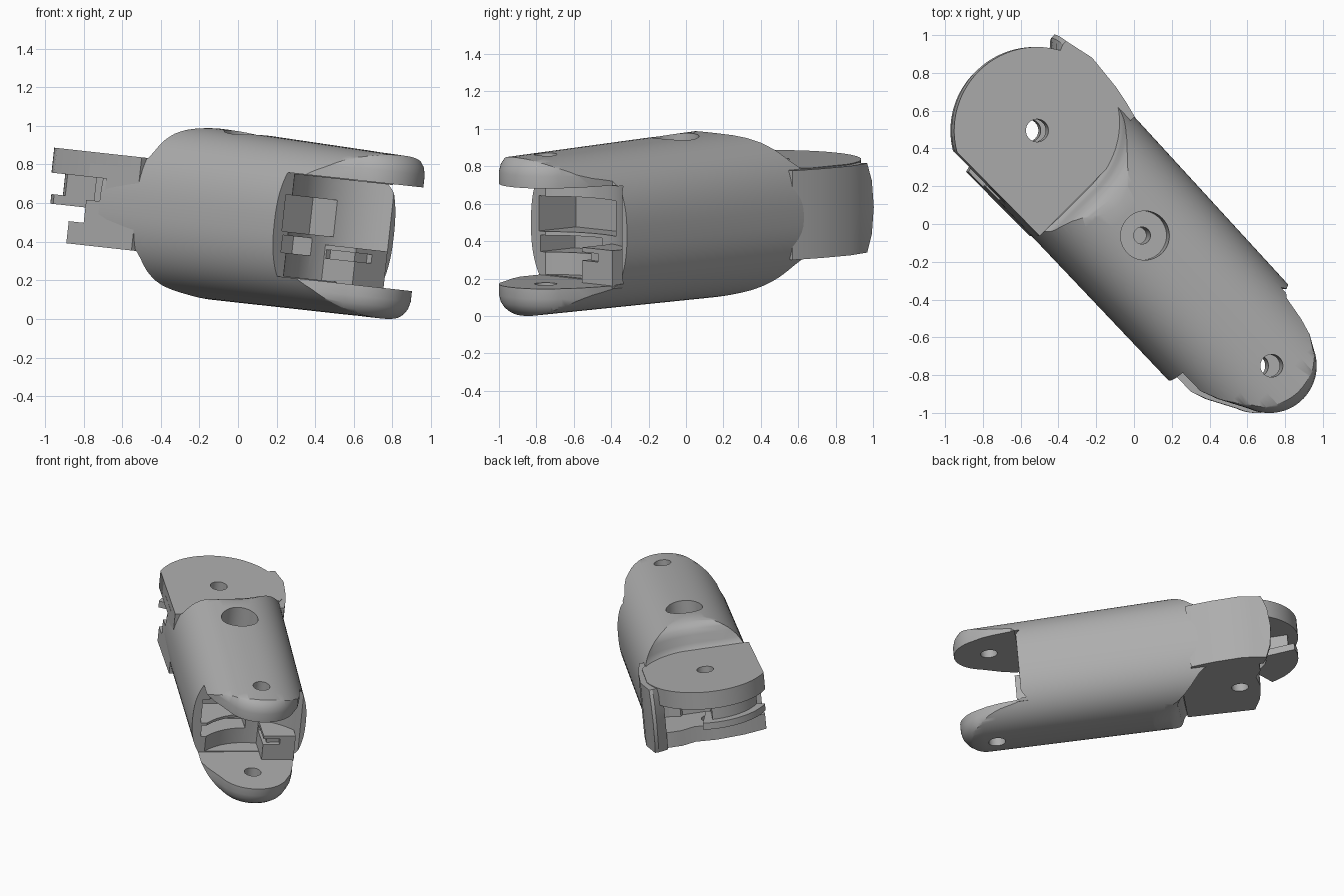
import bpy, bmesh, math
from mathutils import Matrix

if "Cube" in bpy.data.objects:
    bpy.data.objects.remove(bpy.data.objects["Cube"])

# Working frame: x runs to the tip, y across, z through the two pins
PLACE = (Matrix.Translation((0, 0, 0.52)) @ Matrix.Rotation(0.11, 4, 'Y')
         @ Matrix.Rotation(math.radians(-45), 4, 'Z'))
HINGE = (-0.735, -0.035)
TIP = (1.016, -0.045)

grey = bpy.data.materials.new("grey_plastic")
grey.use_nodes = True
colour = (0.42, 0.42, 0.42, 1)
grey.diffuse_color = colour
grey.node_tree.nodes["Principled BSDF"].inputs["Base Color"].default_value = colour


def loft(name, rings):
    """Skin a row of equal rings and cap both ends."""
    bm = bmesh.new()
    rows = [[bm.verts.new(p) for p in ring] for ring in rings]
    n = len(rows[0])
    for lower, upper in zip(rows, rows[1:]):
        for i in range(n):
            j = (i + 1) % n
            bm.faces.new((lower[i], lower[j], upper[j], upper[i]))
    bm.faces.new(rows[0])
    bm.faces.new(rows[-1])
    bmesh.ops.recalc_face_normals(bm, faces=bm.faces)
    mesh = bpy.data.meshes.new(name)
    bm.to_mesh(mesh)
    bm.free()
    mesh.materials.append(grey)
    ob = bpy.data.objects.new(name, mesh)
    bpy.context.collection.objects.link(ob)
    return ob


def plate(name, outline, z0, z1):
    return loft(name, [[(x, y, z) for x, y in outline] for z in (z0, z1)])


def box(name, x0, x1, y0, y1, z0, z1):
    return plate(name, [(x0, y0), (x1, y0), (x1, y1), (x0, y1)], z0, z1)


def arc(centre, r, start, end, n=32):
    angles = [math.radians(start + (end - start) * i / n) for i in range(n + 1)]
    return [(centre[0] + r * math.cos(t), centre[1] + r * math.sin(t)) for t in angles]


def rod(centre, r, z0, z1):
    return plate("cutter", arc(centre, r, 0, 352.5, 47), z0, z1)


def carve(ob, cutter, operation='DIFFERENCE'):
    """Apply one boolean and drop the cutter."""
    mod = ob.modifiers.new("carve", 'BOOLEAN')
    mod.operation, mod.solver, mod.object = operation, 'EXACT', cutter
    bpy.context.view_layer.update()
    graph = bpy.context.evaluated_depsgraph_get()
    mesh = bpy.data.meshes.new_from_object(ob.evaluated_get(graph))
    ob.modifiers.clear()
    ob.data = mesh
    bpy.data.objects.remove(cutter)


# Main shell: soft oval section, slightly tapered
def section(x, steps=96):
    k = (x + 0.45) / 1.2
    mid, half, power = -0.012 - 0.038 * k, 0.413 - 0.01 * k, 2 / 2.4
    ring = []
    for i in range(steps):
        c, s = math.cos(math.tau * i / steps), math.sin(math.tau * i / steps)
        height = 0.448 - 0.025 * x if s > 0 else 0.433
        ring.append((x, mid + half * math.copysign(abs(c) ** power, c),
                     height * math.copysign(abs(s) ** power, s)))
    return ring


body = loft("main_shell", [section(-0.6 + 0.1 * i) for i in range(20)])


# Rounded fork tip
def tip_outline(inset):
    return (arc(TIP, 0.25 - inset, -70, 65)
            + [(1.05, 0.222 - inset), (0.96, 0.25 - inset), (0.83, 0.275 - inset),
               (0.80, 0.31), (0.78, 0.6), (-1, 0.6), (-1, -0.6),
               (0.74, -0.6), (0.79, -0.42 + inset), (0.95, -0.36 + inset)])


insets = [(0.33, 0), (0.37, 0.01), (0.40, 0.03), (0.42, 0.055), (0.45, 0.11), (0.5, 0.12)]
levels = [(-z, i) for z, i in reversed(insets)] + insets
carve(body, loft("cutter", [[(x, y, z) for x, y in tip_outline(i)] for z, i in levels]),
      'INTERSECT')

# Gap between the fork prongs, hollowed around the pin
carve(body, plate("cutter", [(0.72, -0.8), (1.6, -0.8), (1.6, 0.8), (0.81, 0.8),
                             (0.81, 0.1), (0.72, 0.1)], -0.275, 0.265))
carve(body, rod(TIP, 0.42, -0.27, 0.26))


# Curved shoulders above and below the hinge
def shoulder_outline(r):
    points = []
    for i in range(96):
        c, s = math.cos(math.tau * i / 96), math.sin(math.tau * i / 96)
        if c < 0:
            c *= 2
        elif s < 0:
            c, s = c ** 0.35, -((-s) ** 0.35)
        points.append((HINGE[0] + r * c, HINGE[1] + r * s * (1.25 if s < 0 else 1.1)))
    return points


shoulder = [(0.25, 0.41), (0.27, 0.425), (0.30, 0.435), (0.36, 0.445), (0.40, 0.46),
            (0.425, 0.485), (0.44, 0.52), (0.452, 0.57), (0.50, 0.76)]
for side, lift in ((1, 0), (-1, 0.035)):
    carve(body, loft("cutter", [[(x, y, side * (z - lift)) for x, y in shoulder_outline(r)]
                                for z, r in shoulder]))

# Pin hole, screw recess and pockets in the end wall
carve(body, rod(TIP, 0.06, -0.6, 0.6))
screw = (0.05, -0.036)
carve(body, rod(screw, 0.13, 0.30, 0.6))
carve(body, rod(screw, 0.045, 0.1, 0.6))
carve(body, box("cutter", 0.44, 0.8, -0.39, 0.09, -0.04, 0.15))
carve(body, box("cutter", 0.46, 0.8, -0.38, -0.04, -0.15, -0.06))

# Stop block with a slot round its corner, inside the fork
block = box("stop_block", 0.56, 0.835, 0.05, 0.28, -0.29, -0.085)
carve(block, box("cutter", 0.62, 0.9, 0.0, 0.08, -0.155, -0.11))
carve(block, box("cutter", 0.80, 0.9, 0.0, 0.17, -0.155, -0.11))

# Hinge lugs: round above, short and scalloped below
neck = [(-0.33, -0.42), (-0.33, 0.25), (-0.42, 0.31), (-0.55, 0.39)]
top_lug = plate("top_hinge_lug", arc(HINGE, 0.442, 100, 240) + neck, 0.13, 0.26)
bottom_lug = plate("bottom_hinge_lug", neck + [(-0.90, 0.34), (-0.90, 0.20), (-0.86, 0.10),
                                               (-0.88, -0.05), (-0.86, -0.25), (-0.81, -0.42)],
                   -0.225, -0.11)
for lug in (top_lug, bottom_lug):
    carve(lug, rod(HINGE, 0.06, -0.6, 0.6))

# Web between the lugs with a side pocket, side wall, and partial ribs
web = plate("hinge_web", arc(HINGE, 0.22, 60, -75, 16) + [(-0.70, -0.42)] + neck, -0.2, 0.2)
carve(web, box("cutter", -0.8, -0.57, -0.5, -0.37, 0.01, 0.13))
wall_rows = [(-0.225, 0.05), (-0.13, 0.015), (0.015, 0), (0.16, 0.015), (0.255, 0.05)]
wall = loft("hinge_side_wall", [[(x, y, z) for x, y in (
    (-0.42, 0.385), (-0.50, 0.405), (-0.60, 0.425), (-0.80, 0.445), (-0.89, 0.425),
    (d - 1.01, 0.41), (d - 1.01, 0.385), (-0.93, 0.31), (-0.42, 0.28))] for z, d in wall_rows])
rib = plate("hinge_rib", arc(HINGE, 0.43, 165, 240) + arc(HINGE, 0.2, 240, 165), -0.03, 0.02)
filler = plate("hinge_filler", arc(HINGE, 0.37, 175, 240) + arc(HINGE, 0.2, 240, 175), 0.0, 0.15)

# Stand the parts in place and smooth the curved faces
bpy.ops.object.select_all(action='DESELECT')
for ob in (body, block, top_lug, bottom_lug, web, wall, rib, filler):
    ob.matrix_world = PLACE
    ob.select_set(True)
bpy.context.view_layer.objects.active = body
bpy.ops.object.shade_smooth_by_angle(angle=math.radians(32))
